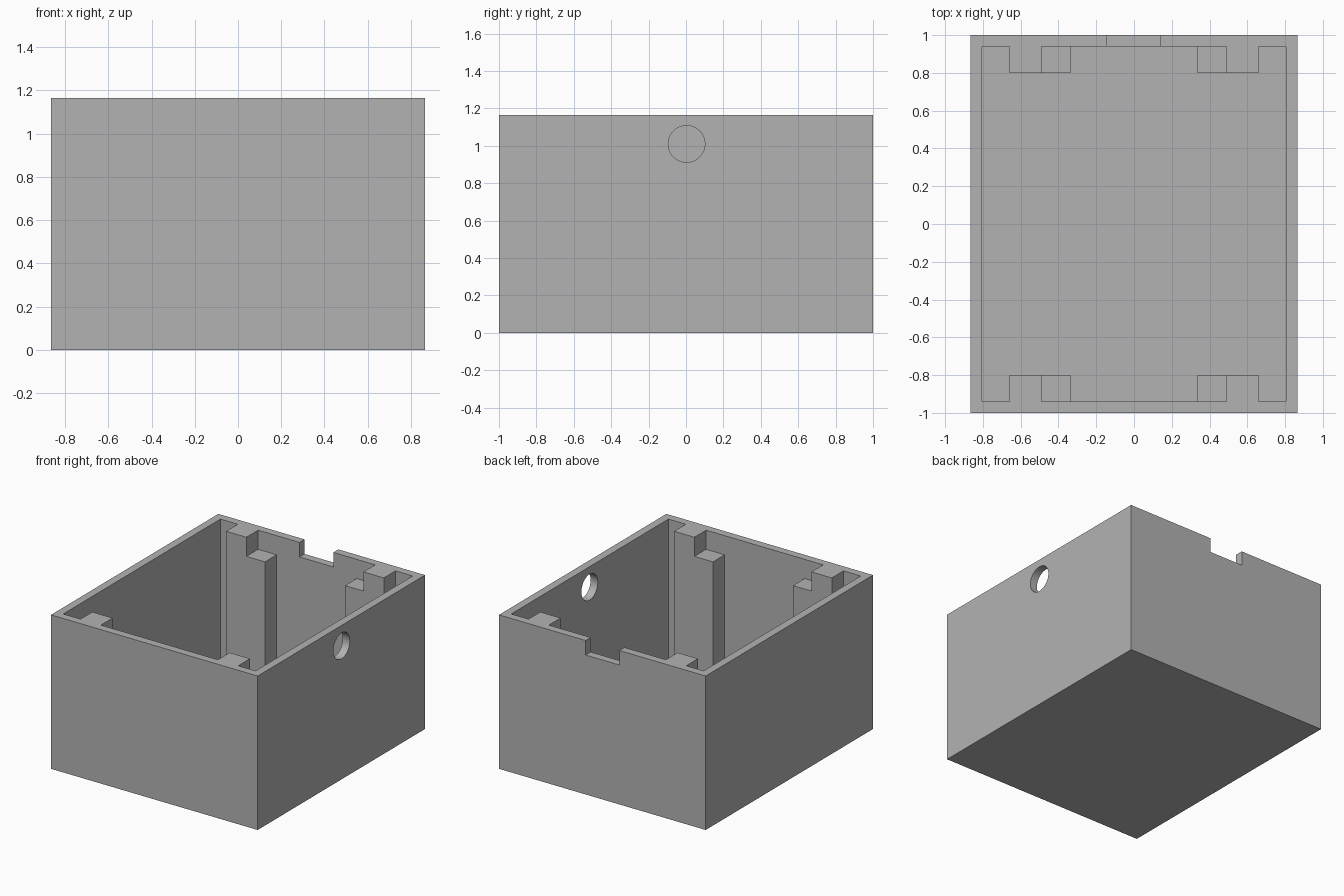
import bpy
import bmesh
import math

cube = bpy.data.objects.get("Cube")
if cube:
    bpy.data.objects.remove(cube, do_unlink=True)

# Overall sizes
HALF_X, HALF_Y, HEIGHT = 0.865, 1.0, 1.165
WALL = 0.06
IN_X, IN_Y = HALF_X - WALL, HALF_Y - WALL
POST_OUT, POST_STEP, POST_IN = 0.66, 0.49, 0.335   # post extents along x
POST_Y, SHELF_Z = 0.80, 1.02
ABOVE = HEIGHT + 0.2

grey = bpy.data.materials.new("plain grey")
grey.use_nodes = True
colour = (0.45, 0.45, 0.45, 1)
grey.diffuse_color = colour
grey.node_tree.nodes["Principled BSDF"].inputs["Base Color"].default_value = colour


def prism(name, outline, z0, z1):
    """Closed solid from a plan outline."""
    bm = bmesh.new()
    base = bm.faces.new([bm.verts.new((x, y, z0)) for x, y in outline])
    top = bmesh.ops.extrude_face_region(bm, geom=[base])["geom"]
    verts = [v for v in top if isinstance(v, bmesh.types.BMVert)]
    bmesh.ops.translate(bm, verts=verts, vec=(0, 0, z1 - z0))
    bmesh.ops.recalc_face_normals(bm, faces=bm.faces)
    mesh = bpy.data.meshes.new(name)
    bm.to_mesh(mesh)
    bm.free()
    mesh.materials.append(grey)
    obj = bpy.data.objects.new(name, mesh)
    bpy.context.collection.objects.link(obj)
    return obj


def rectangle(x0, x1, y0, y1):
    return [(x0, y0), (x1, y0), (x1, y1), (x0, y1)]


def cavity_outline(post_inner):
    """Inside plan, stepping around the four corner posts."""
    quarter = [(IN_X, IN_Y), (POST_OUT, IN_Y), (POST_OUT, POST_Y),
               (post_inner, POST_Y), (post_inner, IN_Y)]
    back = quarter + [(-x, y) for x, y in reversed(quarter)]
    return back + [(x, -y) for x, y in reversed(back)]


def cut(target, cutter):
    mod = target.modifiers.new("cut", "BOOLEAN")
    mod.operation = "DIFFERENCE"
    mod.solver = "EXACT"
    mod.object = cutter
    bpy.context.view_layer.objects.active = target
    bpy.ops.object.modifier_apply(modifier=mod.name)
    bpy.data.objects.remove(cutter, do_unlink=True)


# Outer block, then the cavity that leaves walls, floor and stepped posts
box = prism("open_box", rectangle(-HALF_X, HALF_X, -HALF_Y, HALF_Y), 0, HEIGHT)
cut(box, prism("lower_cavity", cavity_outline(POST_IN), WALL, ABOVE))
cut(box, prism("shelf_cut", rectangle(-POST_STEP, POST_STEP, -IN_Y, IN_Y), SHELF_Z, ABOVE))

# Notch in the rim of the back wall
cut(box, prism("notch_cut", rectangle(-0.143, 0.14, 0.9, 1.1), HEIGHT - 0.11, ABOVE))

# Round hole through the left side wall
bpy.ops.mesh.primitive_cylinder_add(vertices=64, radius=0.098, depth=0.3,
                                    location=(HALF_X - WALL / 2, 0.003, 1.01),
                                    rotation=(0, math.pi / 2, 0))
hole = bpy.context.object
hole.name = "hole_cut"
hole.data.materials.append(grey)
cut(box, hole)

# Smooth only the bore of the hole
bpy.ops.object.select_all(action="DESELECT")
box.select_set(True)
bpy.context.view_layer.objects.active = box
bpy.ops.object.shade_smooth_by_angle(angle=math.radians(30))
